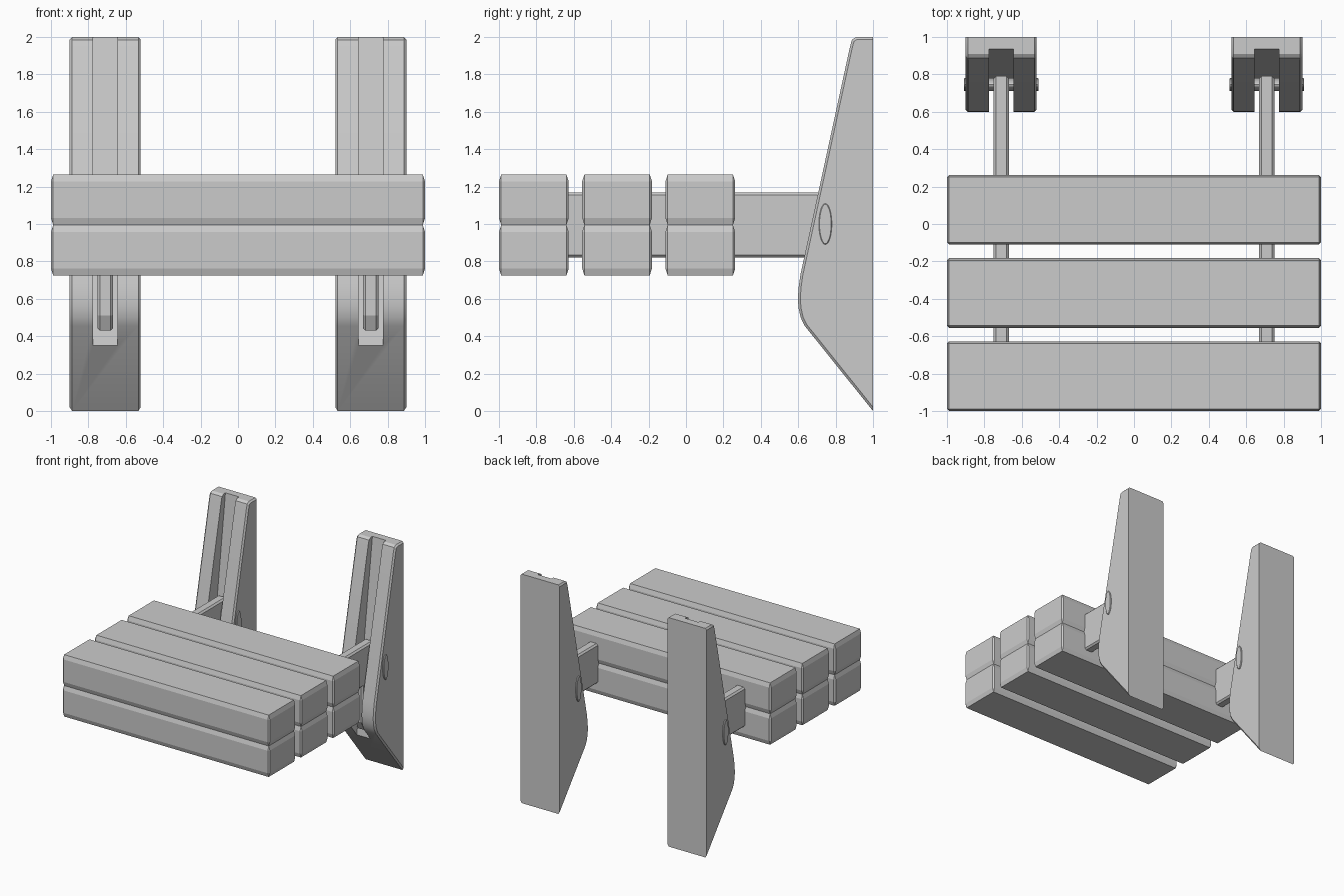
import bpy, bmesh, math
from mathutils import Matrix, Vector

if "Cube" in bpy.data.objects:
    bpy.data.objects.remove(bpy.data.objects["Cube"])


def add_object(name, bm):
    bmesh.ops.recalc_face_normals(bm, faces=bm.faces[:])
    me = bpy.data.meshes.new(name)
    bm.to_mesh(me)
    bm.free()
    ob = bpy.data.objects.new(name, me)
    bpy.context.collection.objects.link(ob)
    return ob


def smooth(ob, deg=25):
    bpy.ops.object.select_all(action='DESELECT')
    ob.select_set(True)
    bpy.context.view_layer.objects.active = ob
    bpy.ops.object.shade_smooth_by_angle(angle=math.radians(deg))


def chamfer_box(name, lo, hi, ch):
    """Box with a different chamfer size on each axis."""
    bm = bmesh.new()
    bmesh.ops.create_cube(bm, size=1)
    lo, hi = Vector(lo), Vector(hi)
    for v in bm.verts:
        v.co = Vector([v.co[i] * (hi[i] - lo[i]) / ch[i] for i in range(3)])
    bmesh.ops.bevel(bm, geom=bm.edges[:], offset=1, segments=1, affect='EDGES')
    for v in bm.verts:
        v.co = Vector([v.co[i] * ch[i] for i in range(3)]) + (lo + hi) / 2
    return add_object(name, bm)


def prism(name, profile, cx, width, chamfer=0, flat_back=False):
    """Extrude a (y, z) profile along x, chamfering its rim edges."""
    bm = bmesh.new()
    face = bm.faces.new([bm.verts.new((cx - width / 2, y, z)) for y, z in profile])
    ext = bmesh.ops.extrude_face_region(bm, geom=[face])
    verts = [g for g in ext['geom'] if isinstance(g, bmesh.types.BMVert)]
    bmesh.ops.translate(bm, verts=verts, vec=(width, 0, 0))
    if not any(f is face for f in bm.faces) or len(bm.faces) < len(profile) + 2:
        bm.faces.new([v for v in bm.verts if v not in verts])
    bmesh.ops.recalc_face_normals(bm, faces=bm.faces[:])
    if chamfer:
        rim = [e for e in bm.edges
               if abs(e.verts[0].co.x - e.verts[1].co.x) < 1e-5
               and not (flat_back and all(v.co.y > 0.999 for v in e.verts))]
        bmesh.ops.bevel(bm, geom=rim, offset=chamfer, segments=1, affect='EDGES')
    return add_object(name, bm)


# Shelf planks: three columns, two layers
for y in (-1.0, -0.555, -0.11):
    for z in (0.725, 0.995):
        chamfer_box("plank", (-1, y, z), (1, y + 0.373, z + 0.27), (0.012, 0.012, 0.037))

BRACKET = [(1, 0), (1, 2), (0.91, 2), (0.887, 1.985), (0.875, 1.94), (0.612, 0.73),
           (0.602, 0.66), (0.598, 0.60), (0.602, 0.55), (0.613, 0.50), (0.635, 0.455)]
SLOT = [(0.674, 0), (0.948, 2.1), (0.4, 2.1), (0.4, 0)]
ARM = [(-0.9, 0.82), (-0.9, 1.168), (0.79, 1.168), (0.765, 0.85), (0.70, 0.43),
       (0.685, 0.43), (0.645, 0.51), (0.645, 0.82)]

for s in (-1, 1):
    cx = s * 0.71
    # Wall bracket with a tapering front slot
    bracket = prism("wall_bracket", BRACKET, cx, 0.38, 0.013, True)
    cutter = prism("slot_cutter", SLOT, cx, 0.132)
    cutter.hide_render = True
    mod = bracket.modifiers.new("slot", 'BOOLEAN')
    mod.operation, mod.solver, mod.object = 'DIFFERENCE', 'EXACT', cutter
    bpy.context.view_layer.objects.active = bracket
    bpy.ops.object.modifier_apply(modifier=mod.name)
    bpy.data.objects.remove(cutter)
    smooth(bracket)

    # Support arm with its hooked rear end
    prism("support_arm", ARM, cx, 0.085, 0.014)

    # Oval hinge pin through bracket and arm
    bm = bmesh.new()
    bmesh.ops.create_cone(bm, cap_ends=True, segments=24, radius1=1, radius2=1, depth=1)
    bmesh.ops.transform(bm, verts=bm.verts[:], matrix=Matrix.Translation((cx, 0.745, 1.0))
                        @ Matrix.Diagonal((0.4, 0.035, 0.11, 1))
                        @ Matrix.Rotation(math.pi / 2, 4, 'Y'))
    caps = [e for e in bm.edges if abs(e.verts[0].co.x - e.verts[1].co.x) < 1e-5]
    bmesh.ops.bevel(bm, geom=caps, offset=0.004, segments=1, affect='EDGES')
    smooth(add_object("hinge_pin", bm))
